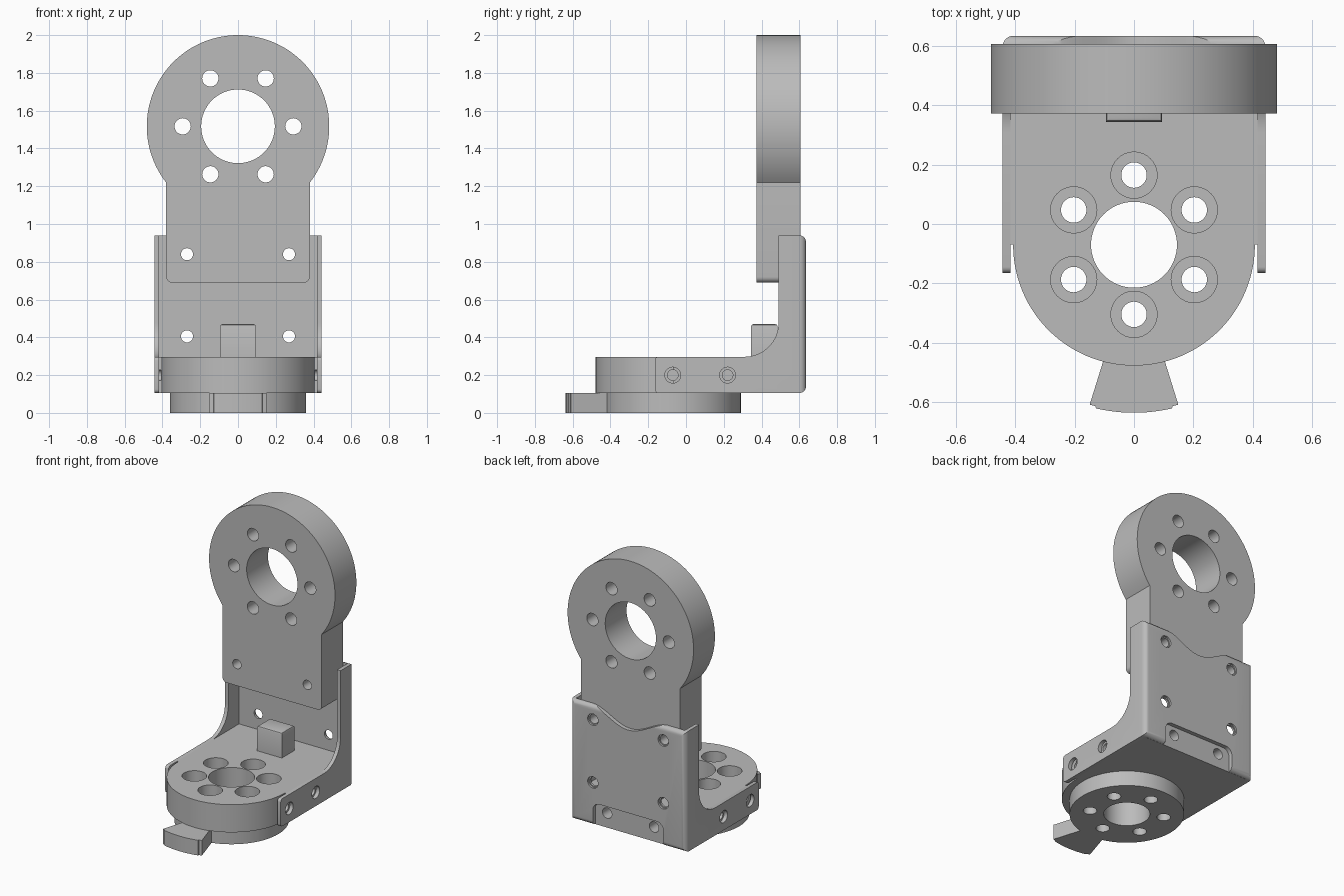
import bpy, bmesh
from math import sin, cos, pi, radians, atan2, sqrt
from mathutils import Vector

old = bpy.data.objects.get("Cube")
if old:
    bpy.data.objects.remove(old, do_unlink=True)

grey = bpy.data.materials.new("machined grey")
grey.use_nodes = True
grey.diffuse_color = (0.5, 0.5, 0.5, 1)
grey.node_tree.nodes["Principled BSDF"].inputs["Base Color"].default_value = (0.5, 0.5, 0.5, 1)


def place(u, v, w, axis):
    return Vector({"x": (w, u, v), "y": (u, w, v), "z": (u, v, w)}[axis])


def arc(cu, cv, r, a0, a1, n):
    """Points on an arc, angles in degrees."""
    return [(cu + r * cos(radians(a0 + (a1 - a0) * i / n)),
             cv + r * sin(radians(a0 + (a1 - a0) * i / n))) for i in range(n + 1)]


def prism(name, outline, axis, lo, hi):
    """Extrude a closed outline along an axis."""
    bm = bmesh.new()
    a = [bm.verts.new(place(u, v, lo, axis)) for u, v in outline]
    b = [bm.verts.new(place(u, v, hi, axis)) for u, v in outline]
    bm.faces.new(a)
    bm.faces.new(b)
    for i in range(len(a)):
        j = (i + 1) % len(a)
        bm.faces.new((a[i], a[j], b[j], b[i]))
    bmesh.ops.recalc_face_normals(bm, faces=bm.faces)
    me = bpy.data.meshes.new(name)
    bm.to_mesh(me)
    bm.free()
    me.materials.append(grey)
    ob = bpy.data.objects.new(name, me)
    bpy.context.collection.objects.link(ob)
    return ob


def rect(u0, u1, v0, v1):
    return [(u0, v0), (u1, v0), (u1, v1), (u0, v1)]


def activate(ob):
    bpy.ops.object.select_all(action="DESELECT")
    ob.select_set(True)
    bpy.context.view_layer.objects.active = ob


def cut(ob, cutter):
    """Subtract a cutter and discard it."""
    mod = ob.modifiers.new("cut", "BOOLEAN")
    mod.operation = "DIFFERENCE"
    mod.solver = "EXACT"
    mod.object = cutter
    activate(ob)
    bpy.ops.object.modifier_apply(modifier=mod.name)
    bpy.data.objects.remove(cutter, do_unlink=True)


def drill(ob, u, v, r, axis, lo, hi, n=32):
    cut(ob, prism("drill", arc(u, v, r, 0, 360, n)[:-1], axis, lo, hi))


def bevel_edges(ob, test, width, segments):
    """Round the edges whose two ends both pass the test."""
    bm = bmesh.new()
    bm.from_mesh(ob.data)
    edges = [e for e in bm.edges if all(test(v.co) for v in e.verts)]
    bmesh.ops.bevel(bm, geom=edges, offset=width, segments=segments,
                    profile=0.5, affect="EDGES")
    bm.to_mesh(ob.data)
    bm.free()


def finish(ob):
    activate(ob)
    bpy.ops.object.shade_smooth_by_angle(angle=radians(30))


def bolt_circle(cu, cv, r, start):
    return [(cu + r * cos(radians(start + 60 * k)),
             cv + r * sin(radians(start + 60 * k))) for k in range(6)]


CY = -0.07           # hub centre in y
BOT, TOP = 0.105, 0.297
BACK = 0.607

# Upper arm: a ring running down into a straight shank
RZ, RR, AX = 1.517, 0.483, 0.38
dip = atan2(sqrt(RR ** 2 - AX ** 2), AX) * 180 / pi
outline = arc(0, RZ, RR, -dip, 180 + dip, 80)
outline += arc(-AX + 0.03, 0.72, 0.03, 180, 270, 6) + arc(AX - 0.03, 0.72, 0.03, 270, 360, 6)
arm = prism("upper_arm", outline, "y", 0.373, BACK)
drill(arm, 0, RZ, 0.195, "y", 0, 1, 64)
for u, v in bolt_circle(0, RZ, 0.293, 0):
    drill(arm, u, v, 0.043, "y", 0, 1)
for s in (-1, 1):
    drill(arm, s * 0.27, 0.84, 0.032, "y", 0, 1)
finish(arm)

# Base block: rounded front, square back
BX = 0.417
outline = arc(0, CY, 0.408, 180, 360, 56) + [(BX, -0.07), (BX, BACK), (-BX, BACK), (-BX, -0.07)]
base = prism("base_block", outline, "z", BOT, TOP)
drill(base, 0, CY, 0.145, "z", 0, 1, 64)
for u, v in bolt_circle(0, CY, 0.235, 30):
    drill(base, u, v, 0.043, "z", 0, 1)
    drill(base, u, v, 0.078, "z", 0.16, 1)
for s in (-1, 1):
    for y in (CY, 0.22):
        drill(base, y, 0.2, 0.028, "x", *sorted((s * 0.3, s * 0.6)))
    drill(base, s * 0.18, 0.205, 0.036, "y", 0.45, 0.8)
finish(base)

# Output disc with a flared pointer tab at the front
outline = arc(0, CY, 0.36, 284.5, 615.5, 80) + arc(0, CY, 0.56, 254.5, 256.5, 1)
outline += arc(0, CY, 0.567, 257, 283, 12) + arc(0, CY, 0.56, 283.5, 285.5, 1)
disc = prism("output_disc", outline, "z", 0, BOT)
drill(disc, 0, CY, 0.145, "z", -1, 1, 64)
for u, v in bolt_circle(0, CY, 0.235, 30):
    drill(disc, u, v, 0.043, "z", -1, 1)
finish(disc)

# Stop block on the base
post = prism("stop_block", rect(-0.095, 0.095, 0.345, 0.485), "z", TOP, 0.47)
bevel_edges(post, lambda c: c.z > 0.46, 0.012, 2)
finish(post)

# Sheet bracket: side profile extruded across, then hollowed
profile = [(0.49, 0.94)] + arc(0.31, TOP + 0.18, 0.18, 0, -90, 16)
profile += arc(-0.145, TOP - 0.02, 0.02, 90, 180, 4) + arc(-0.145, BOT + 0.02, 0.02, 180, 270, 4)
profile += [(0.635, BOT), (0.635, 0.94)]
bracket = prism("sheet_bracket", profile, "x", -0.443, 0.443)
bevel_edges(bracket, lambda c: c.y > 0.63 and abs(c.x) > 0.44, 0.035, 6)
cut(bracket, prism("hollow", rect(-BX, BX, -1, BACK), "z", -1, 2))

# Wavy top edge of the back sheet
wave = [(x, 0.94 - 0.1 * (0.5 + 0.5 * cos(pi * x / 0.3)))
        for x in (-0.3 + 0.6 * i / 32 for i in range(33))]
cut(bracket, prism("wave", wave + [(0.3, 1.2), (-0.3, 1.2)], "y", 0.5, 0.8))

# Notch at the foot of the back sheet
notch = [(-0.27, 0), (0.27, 0)] + arc(0.22, 0.215, 0.05, 0, 90, 8) + arc(-0.22, 0.215, 0.05, 90, 180, 8)
cut(bracket, prism("notch", notch, "y", 0.5, 0.8))

# Screw holes in the bracket
for s in (-1, 1):
    for z in (0.405, 0.84):
        drill(bracket, s * 0.27, z, 0.032, "y", 0.5, 0.8)
        drill(bracket, s * 0.27, z, 0.04, "y", 0.622, 0.8)
    for y in (CY, 0.22):
        drill(bracket, y, 0.2, 0.042, "x", *sorted((s * 0.4, s * 0.6)))
finish(bracket)
